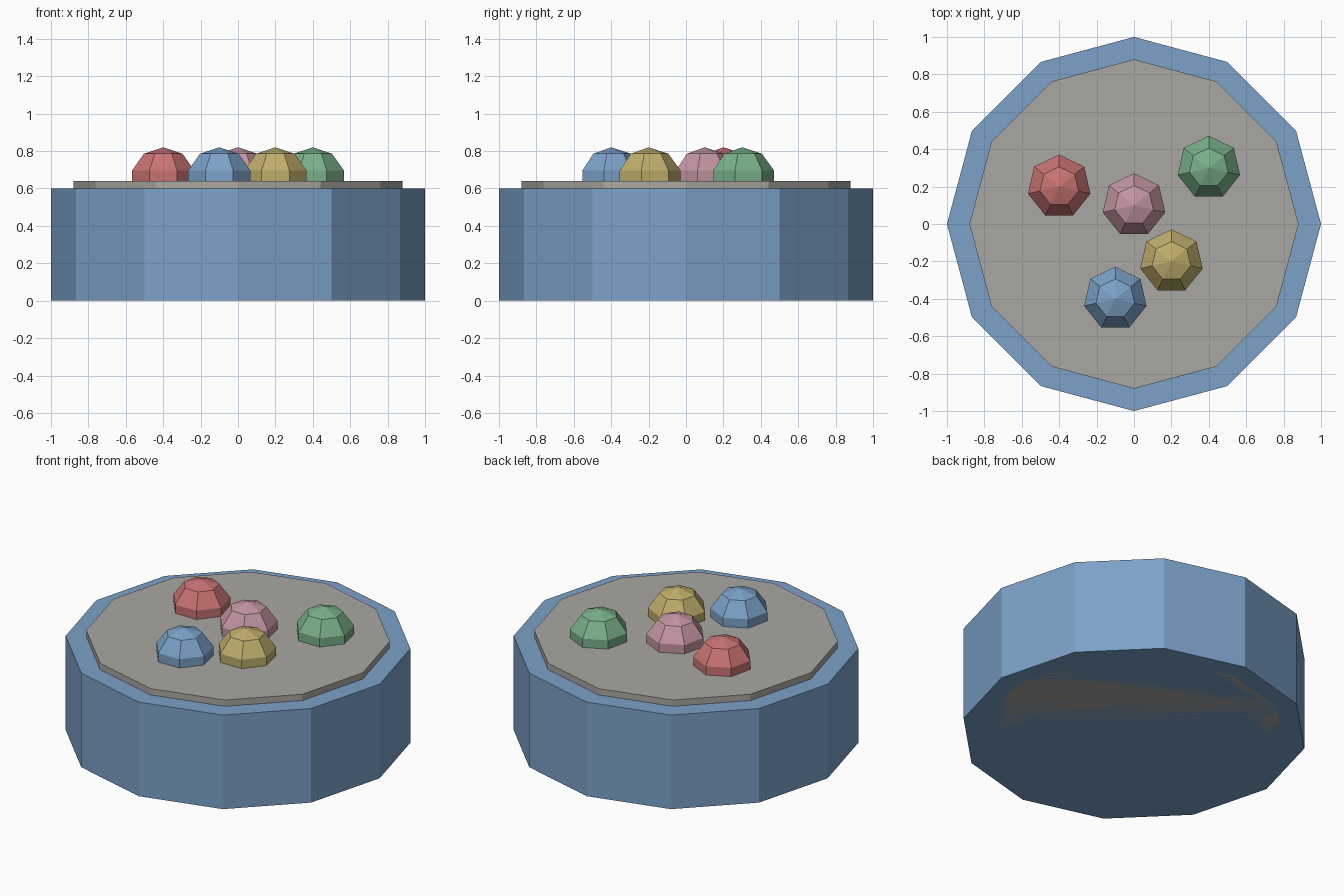
import bpy

if "Cube" in bpy.data.objects:
    bpy.data.objects.remove(bpy.data.objects["Cube"])


def paint(obj, name, color=None):
    obj.name = name
    if color:
        mat = bpy.data.materials.new(name + "_color")
        mat.diffuse_color = (*color, 1)
        mat.use_nodes = True
        mat.node_tree.nodes["Principled BSDF"].inputs["Base Color"].default_value = mat.diffuse_color
        obj.data.materials.append(mat)


def disc(name, radius, height, color=None):
    bpy.ops.mesh.primitive_cylinder_add(vertices=12, radius=radius, depth=height,
                                        location=(0, 0, height / 2))
    paint(bpy.context.object, name, color)


def ball(name, x, y, color):
    bpy.ops.mesh.primitive_uv_sphere_add(segments=7, ring_count=5, radius=0.18,
                                         location=(x, y, 0.64))
    paint(bpy.context.object, name, color)


# Twelve-sided tub with a slightly raised grey filling
disc("tub", 1.0, 0.60, (0.20, 0.36, 0.58))
disc("filling", 0.88, 0.64, (0.40, 0.39, 0.36))

# Faceted balls half sunk into the filling
ball("red_ball", -0.4, 0.2, (0.58, 0.17, 0.17))
ball("pink_ball", 0.0, 0.1, (0.55, 0.30, 0.36))
ball("green_ball", 0.4, 0.3, (0.19, 0.43, 0.25))
ball("yellow_ball", 0.2, -0.2, (0.52, 0.42, 0.15))
ball("blue_ball", -0.1, -0.4, (0.20, 0.36, 0.58))
